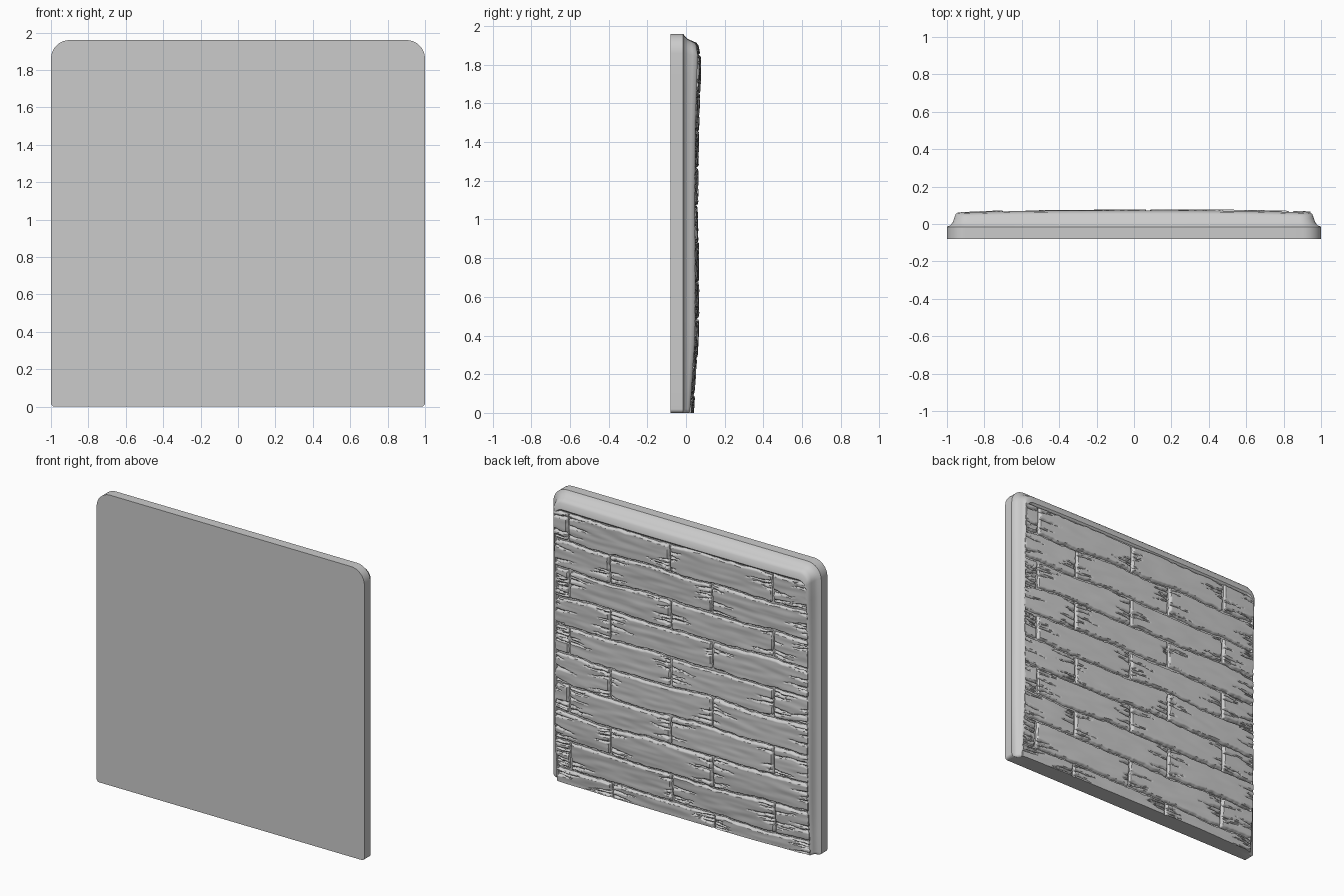
import bpy, bmesh, math, random
from mathutils import Vector, noise

random.seed(4)
if "Cube" in bpy.data.objects:
    bpy.data.objects.remove(bpy.data.objects["Cube"], do_unlink=True)

TOP = 1.96        # panel height
EDGE = 0.945      # half width of the planked area
PITCH = 0.195     # plank row height
LENGTH = 0.765    # plank length
FIRST = 1.85      # top of the first plank row
GROOVE = 0.018

grey = bpy.data.materials.new("plain grey")
grey.use_nodes = True
COLOUR = (0.6, 0.6, 0.6, 1)
grey.diffuse_color = COLOUR
grey.node_tree.nodes["Principled BSDF"].inputs["Base Color"].default_value = COLOUR


def finish(name, bm, angle):
    mesh = bpy.data.meshes.new(name)
    bm.to_mesh(mesh)
    bm.free()
    mesh.materials.append(grey)
    mesh.shade_smooth()
    mesh.set_sharp_from_angle(angle=math.radians(angle))
    obj = bpy.data.objects.new(name, mesh)
    bpy.context.collection.objects.link(obj)


PROFILE = [(0, .037), (.4, .064), (.7, .065), (1.1, .062), (1.5, .066),
           (1.85, .078), (1.9, .07), (2, .05)]


def crown(x, z):
    """Height of the gently bulging back surface."""
    for (z0, y0), (z1, y1) in zip(PROFILE, PROFILE[1:]):
        if z <= z1:
            y = y0 + (y1 - y0) * (z - z0) / (z1 - z0)
            break
    return y - 0.014 * abs(x) ** 3


def outline(side, top):
    """Board outline with large upper and small lower corners."""
    w, h = 1 - side, TOP - top
    big, small = 0.1 - side * 0.7, 0.02
    pts = []
    for cx, cz, r, start in ((w - small, small, small, -90), (w - big, h - big, big, 0),
                             (big - w, h - big, big, 90), (small - w, small, small, 180)):
        for i in range(9):
            a = math.radians(start + i * 90 / 8)
            pts.append((cx + r * math.cos(a), cz + r * math.sin(a)))
    # subdivide the long straight sides
    dense = []
    for p, q in zip(pts, pts[1:] + pts[:1]):
        n = 16 if math.dist(p, q) > 0.5 else 1
        dense += [(p[0] + (q[0] - p[0]) * i / n, p[1] + (q[1] - p[1]) * i / n) for i in range(n)]
    return dense


# Backing board: flat front, straight side, moulded rim, grooved back
def backing_board():
    bm = bmesh.new()
    rings = []

    def ring(points, height):
        rings.append([bm.verts.new((x, height(x, z), z)) for x, z in points])

    ring(outline(0, 0), lambda x, z: -0.08)
    rim = [(0, 0, 0), (.02, .012, .12), (.032, .028, .35), (.04, .038, .65),
           (.046, .046, .88), (.056, .06, 1)]
    for side, top, t in rim:
        ring(outline(side, top), lambda x, z: -0.015 + t * (crown(x, z) + 0.01))
    ring(outline(.062, .1), lambda x, z: crown(x, z) - 0.004)
    inner = outline(.07, .112)
    for s in (1, .85, .7, .5, .3, .1):
        ring([(x * s, .92 + (z - .92) * s) for x, z in inner], lambda x, z: crown(x, z) - GROOVE)
    for a, b in zip(rings, rings[1:]):
        for i in range(len(a)):
            j = (i + 1) % len(a)
            bm.faces.new((a[i], a[j], b[j], b[i]))
    bm.faces.new(rings[0])
    bm.faces.new(rings[-1])
    bmesh.ops.recalc_face_normals(bm, faces=bm.faces)
    finish("backing_board", bm, 35)


def wave(row, x):
    """Uneven line shared by two neighbouring rows."""
    slow = noise.noise(Vector((x * 2.5, row * 7.3, 1)))
    fast = noise.noise(Vector((x * 14, row * 5.1, 4)))
    return FIRST - row * PITCH + 0.02 * slow + 0.006 * fast


def make_cracks():
    """Tapering splits that run inward from either end: end, height, length, width, slope."""
    return [(end, random.uniform(.06, .94), random.uniform(.05, .2),
             random.uniform(.006, .012), random.uniform(-.12, .12))
            for end in (0, 1) for _ in range(random.randint(3, 5))]


# One weathered plank between two joints
def plank(name, row, x0, x1):
    bm = bmesh.new()
    nx = max(6, round((x1 - x0) / 0.0066))
    bmesh.ops.create_grid(bm, x_segments=nx, y_segments=37, size=0.5)
    cracks = make_cracks()
    lift, tilt, lean = (random.uniform(-.003, .003) for _ in range(3))
    for v in bm.verts:
        s, t = v.co.x + 0.5, v.co.y + 0.5
        x = x1 - s * (x1 - x0)
        low, high = max(wave(row + 1, x), -0.02), wave(row, x)
        z = low + t * (high - low)
        # rounded, ragged border falling into the groove
        rag = 0.004 + 0.004 * noise.noise(Vector((x * 30, z * 30, row)))
        border = min(x1 - x, x - x0, z - low, high - z) - rag
        drop = 0.024 * max(0, min(1, 1 - border / 0.01)) ** 1.5
        for end, zc, length, width, slope in cracks:
            d = (x1 - x) if end == 0 else (x - x0)
            if d < length:
                wobble = 0.006 * noise.noise(Vector((x * 20, zc * 50, row)))
                off = abs(z - low - zc * (high - low) - slope * d - wobble)
                half = width * (1 - d / length) + 0.002
                drop = max(drop, 0.018 * (1 - d / length * 0.6) * max(0, 1 - off / half))
        grain = 0.003 * noise.noise(Vector((x * 5, z * 28, row * 3)))
        y = crown(x, max(z, 0)) + lift + tilt * (s - .5) * 2 + lean * (t - .5) + grain - drop
        v.co = (max(-EDGE, min(EDGE, x)), min(y, 0.08), max(z, 0))
    finish(name, bm, 50)


backing_board()

# Staggered rows of planks, cut off at the rim
for row in range(10):
    shift = 0.84 if row % 2 == 0 else 0.53
    joints = [shift - LENGTH * i for i in range(3) if shift - LENGTH * i > -EDGE]
    ends = [EDGE + 0.012] + joints + [-EDGE - 0.012]
    for i, (right, left) in enumerate(zip(ends, ends[1:])):
        plank(f"plank_row{row + 1}_{i + 1}", row, left, right)
